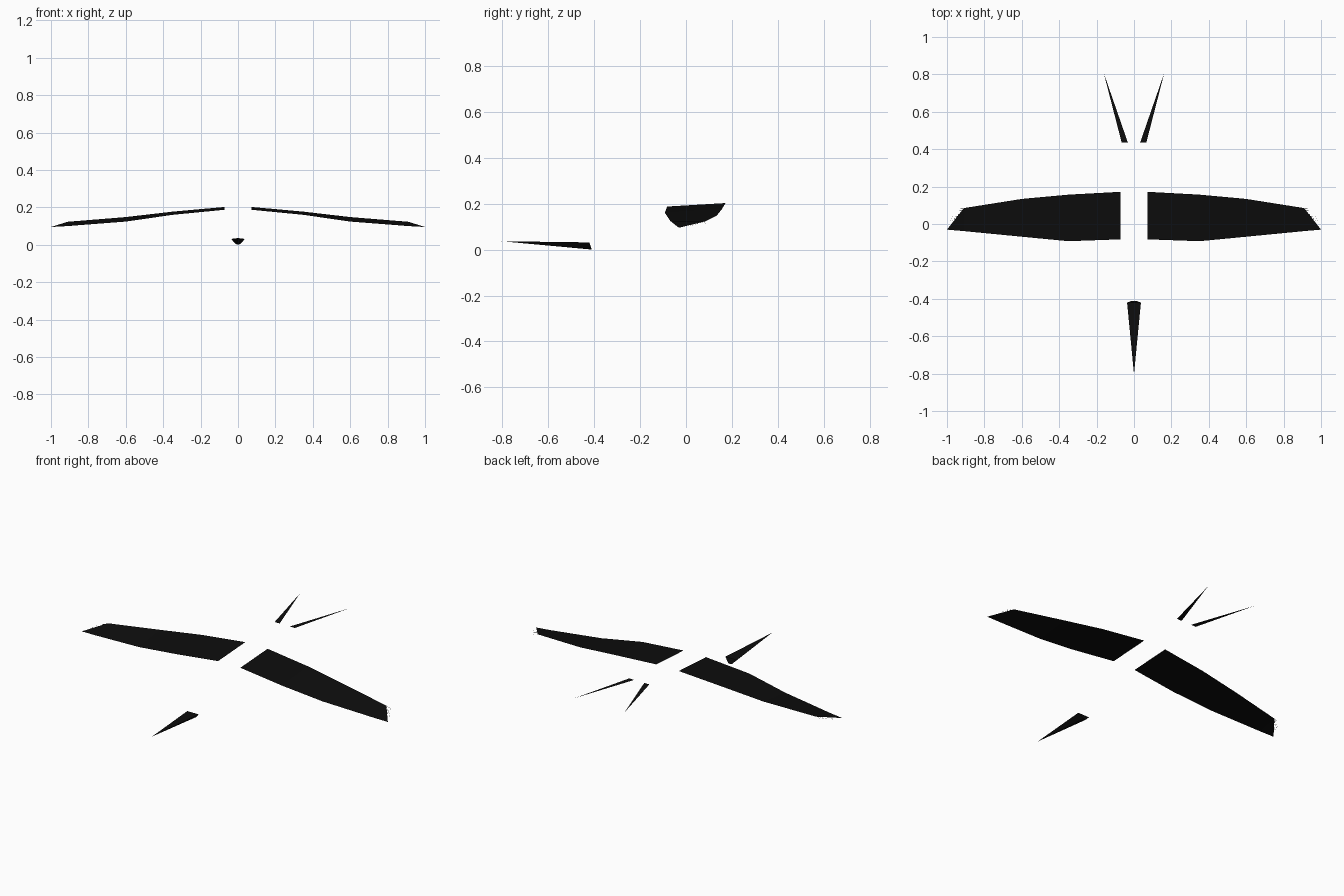
import bpy
from mathutils import Vector

cube = bpy.data.objects.get("Cube")
if cube:
    bpy.data.objects.remove(cube, do_unlink=True)

black = bpy.data.materials.new("matte black")
black.use_nodes = True
colour = (0.004, 0.004, 0.004, 1)
black.diffuse_color = colour
shader = black.node_tree.nodes["Principled BSDF"]
shader.inputs["Base Color"].default_value = colour
shader.inputs["Roughness"].default_value = 0.9


def build(name, verts, faces, mirrored=False):
    mesh = bpy.data.meshes.new(name)
    mesh.from_pydata(verts, [], faces)
    mesh.materials.append(black)
    obj = bpy.data.objects.new(name, mesh)
    bpy.context.collection.objects.link(obj)
    if mirrored:
        obj.modifiers.new("mirror", "MIRROR").use_mirror_merge = False
    return obj


# Wings: thin drooping sheets, one (x, front y, z, back y, z) per rib
ribs = [
    (0.073, -0.082, 0.187, 0.172, 0.202),
    (0.35, -0.092, 0.160, 0.157, 0.177),
    (0.60, -0.068, 0.124, 0.134, 0.148),
    (0.91, -0.038, 0.100, 0.085, 0.123),
]
verts = []
for x, y0, z0, y1, z1 in ribs:
    verts += [(x, y0, z0), (x, y1, z1)]
tip = (1.0, -0.03, 0.095)
verts.append(tip)
faces = [(i, i + 2, i + 3, i + 1) for i in range(0, 6, 2)] + [(6, 8, 7)]
build("wings", verts, faces, True)

# Frayed feather ends along the wing tips
start, end = Vector(verts[7]), Vector(tip)
along = (end - start).normalized() * 0.0012
verts, faces = [], []
count = 7
for i in range(count):
    root = start.lerp(end, 0.04 + 0.5 * i / (count - 1))
    point = root + Vector((0.032, 0.004 - 0.002 * i, -0.009))
    n = len(verts)
    verts += [root - along, root + along, point]
    faces.append((n, n + 1, n + 2))
build("wing_tip_feathers", verts, faces, True)

# Tail: two flat diverging streamers
z = 0.222
build("tail_streamers",
      [(0.033, 0.436, z), (0.066, 0.436, z), (0.162, 0.808, z)],
      [(0, 1, 2)], True)

# Beak: flat-topped spike with a keeled underside
build("beak",
      [(0, -0.803, 0.036), (-0.037, -0.42, 0.031), (0.037, -0.42, 0.031),
       (0.012, -0.411, 0.004), (0, -0.411, 0), (-0.012, -0.411, 0.004)],
      [(0, 2, 1), (0, 3, 2), (0, 4, 3), (0, 5, 4), (0, 1, 5),
       (1, 2, 3, 4, 5)])
